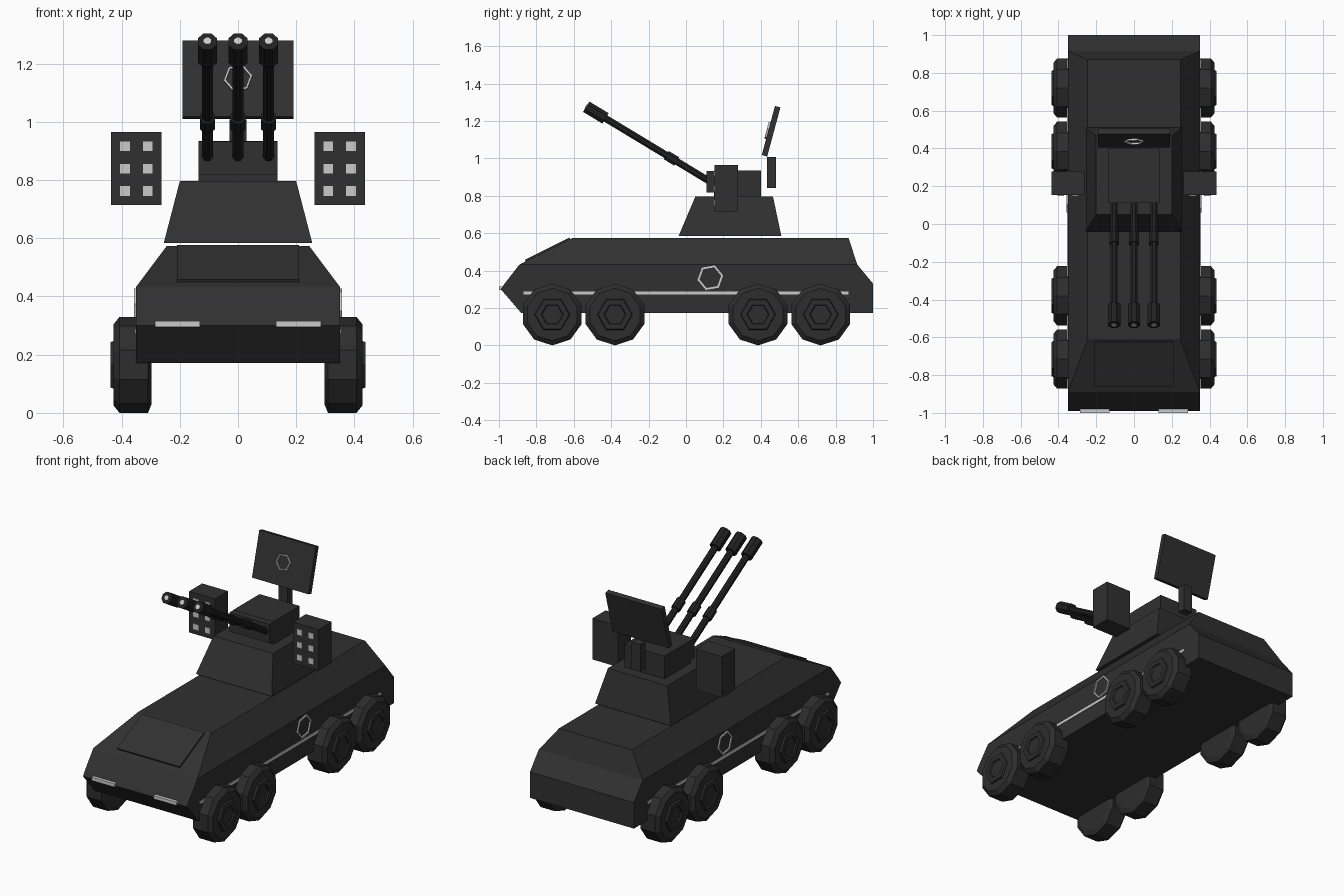
import bpy, bmesh, math
from mathutils import Vector, Matrix

cube = bpy.data.objects.get("Cube")
if cube:
    bpy.data.objects.remove(cube, do_unlink=True)


def material(name, value):
    m = bpy.data.materials.new(name)
    m.use_nodes = True
    colour = (value, value, value, 1)
    m.diffuse_color = colour
    m.node_tree.nodes["Principled BSDF"].inputs["Base Color"].default_value = colour
    return m


ARMOUR = material("dark armour", 0.03)
RUBBER = material("wheel rubber", 0.026)
GUNMETAL = material("gunmetal", 0.015)
PALE = material("pale grey marking", 0.6)


def finish(name, bm, mat, matrix=None):
    if matrix:
        bm.transform(matrix)
    bmesh.ops.recalc_face_normals(bm, faces=bm.faces)
    me = bpy.data.meshes.new(name)
    bm.to_mesh(me)
    bm.free()
    me.materials.append(mat)
    ob = bpy.data.objects.new(name, me)
    bpy.context.collection.objects.link(ob)
    return ob


def loft(name, rings, mat, matrix=None, closed=False):
    """Bridge rings of points; cap the ends, or join them into a loop."""
    bm = bmesh.new()
    loops = [[bm.verts.new(p) for p in ring] for ring in rings]
    pairs = list(zip(loops, loops[1:]))
    if closed:
        pairs.append((loops[-1], loops[0]))
    for a, b in pairs:
        for i in range(len(a)):
            j = (i + 1) % len(a)
            bm.faces.new((a[i], a[j], b[j], b[i]))
    if not closed:
        bm.faces.new(loops[0])
        bm.faces.new(loops[-1])
    return finish(name, bm, mat, matrix)


def rect(half_x, y0, y1, z):
    return [(-half_x, y0, z), (half_x, y0, z), (half_x, y1, z), (-half_x, y1, z)]


def box(name, centre, size, mat, tilt=0):
    bm = bmesh.new()
    bmesh.ops.create_cube(bm, size=1)
    m = Matrix.Translation(centre) @ Matrix.Rotation(tilt, 4, "X") @ Matrix.Diagonal((*size, 1))
    return finish(name, bm, mat, m)


def circle(radius, sides, height, turn=0):
    return [(radius * math.cos(math.tau * i / sides + turn),
             radius * math.sin(math.tau * i / sides + turn), height) for i in range(sides)]


def lathe(name, profile, sides, mat, start, axis, turn=0, closed=False):
    """Spin (radius, height) steps about an axis from a start point."""
    m = Matrix.Translation(start) @ Vector(axis).to_track_quat("Z", "Y").to_matrix().to_4x4()
    return loft(name, [circle(r, sides, h, turn) for r, h in profile], mat, m, closed)


def emblem(name, centre, axis, radius):
    wall = radius * 0.84
    lathe(name, [(radius, 0), (radius, 0.01), (wall, 0.01), (wall, 0)],
          6, PALE, centre, axis, math.radians(10), True)


# Hull: stacked sections from belly to roof
loft("hull", [
    rect(0.35, -0.88, 1.0, 0.172),
    rect(0.35, -0.99, 1.0, 0.30),
    rect(0.35, -0.97, 1.0, 0.33),
    rect(0.35, -0.89, 0.915, 0.433),
    rect(0.245, -0.61, 0.87, 0.573),
], ARMOUR)
slope = math.atan2(0.14, 0.28)
box("front_hatch", (0, -0.74, 0.512), (0.42, 0.265, 0.012), ARMOUR, slope)

# Turret
loft("turret_base", [rect(0.255, -0.04, 0.51, 0.584), rect(0.2, 0.05, 0.465, 0.796)], ARMOUR)
box("turret_top", (0, 0.275, 0.863), (0.27, 0.25, 0.142), ARMOUR)
box("gun_mount", (0, 0.13, 0.875), (0.27, 0.04, 0.115), ARMOUR)

# Three raised gun barrels
breech = Vector((0, 0.13, 0.875))
aim = Vector((0, -0.67, 0.405)).normalized()
for side, x in (("right", -0.105), ("middle", 0), ("left", 0.105)):
    start = breech + Vector((x, 0, 0))
    for part, r, h0, h1, mat in (("barrel", 0.02, 0, 0.72, GUNMETAL),
                                 ("collar", 0.028, 0.21, 0.275, GUNMETAL),
                                 ("muzzle", 0.035, 0.655, 0.775, GUNMETAL),
                                 ("bore", 0.014, 0.77, 0.779, PALE)):
        lathe(f"{side}_{part}", [(r, h0), (r, h1)], 8, mat, start, aim, math.pi / 8)

# Radar panel on its post
box("radar_post", (0, 0.457, 0.925), (0.06, 0.05, 0.165), ARMOUR)
tilt = math.radians(-15)
radar_centre = Vector((0, 0.455, 1.145))
box("radar_panel", radar_centre, (0.38, 0.03, 0.272), ARMOUR, tilt)
facing = Matrix.Rotation(tilt, 3, "X") @ Vector((0, -1, 0))
emblem("radar_emblem", radar_centre + facing * 0.015, facing, 0.05)

# Parts repeated on both sides
for side, s in (("left", 1), ("right", -1)):
    box(f"{side}_launcher", (s * 0.349, 0.215, 0.84), (0.173, 0.125, 0.25), ARMOUR)
    for row in range(3):
        for col in (-1, 1):
            box(f"{side}_launch_tube", (s * 0.349 + col * 0.039, 0.152, 0.762 + row * 0.077),
                (0.034, 0.008, 0.034), PALE)
    box(f"{side}_headlight", (s * 0.208, -0.99, 0.305), (0.155, 0.02, 0.02), PALE)
    box(f"{side}_stripe", (s * 0.35, 0, 0.28), (0.008, 1.74, 0.016), PALE)
    emblem(f"{side}_emblem", (s * 0.348, 0.13, 0.362), (s, 0, 0), 0.07)

    # Ten-sided wheels with a stepped hub
    for y in (-0.715, -0.38, 0.385, 0.72):
        lathe(f"{side}_wheel", [(0.135, 0), (0.165, 0.012), (0.165, 0.11), (0.14, 0.13)],
              10, RUBBER, (s * 0.297, y, 0.165), (s, 0, 0), math.pi / 2)
        lathe(f"{side}_hub", [(0.095, 0), (0.09, 0.012), (0.06, 0.012), (0.055, 0.004)],
              6, RUBBER, (s * 0.426, y, 0.165), (s, 0, 0), 0)
